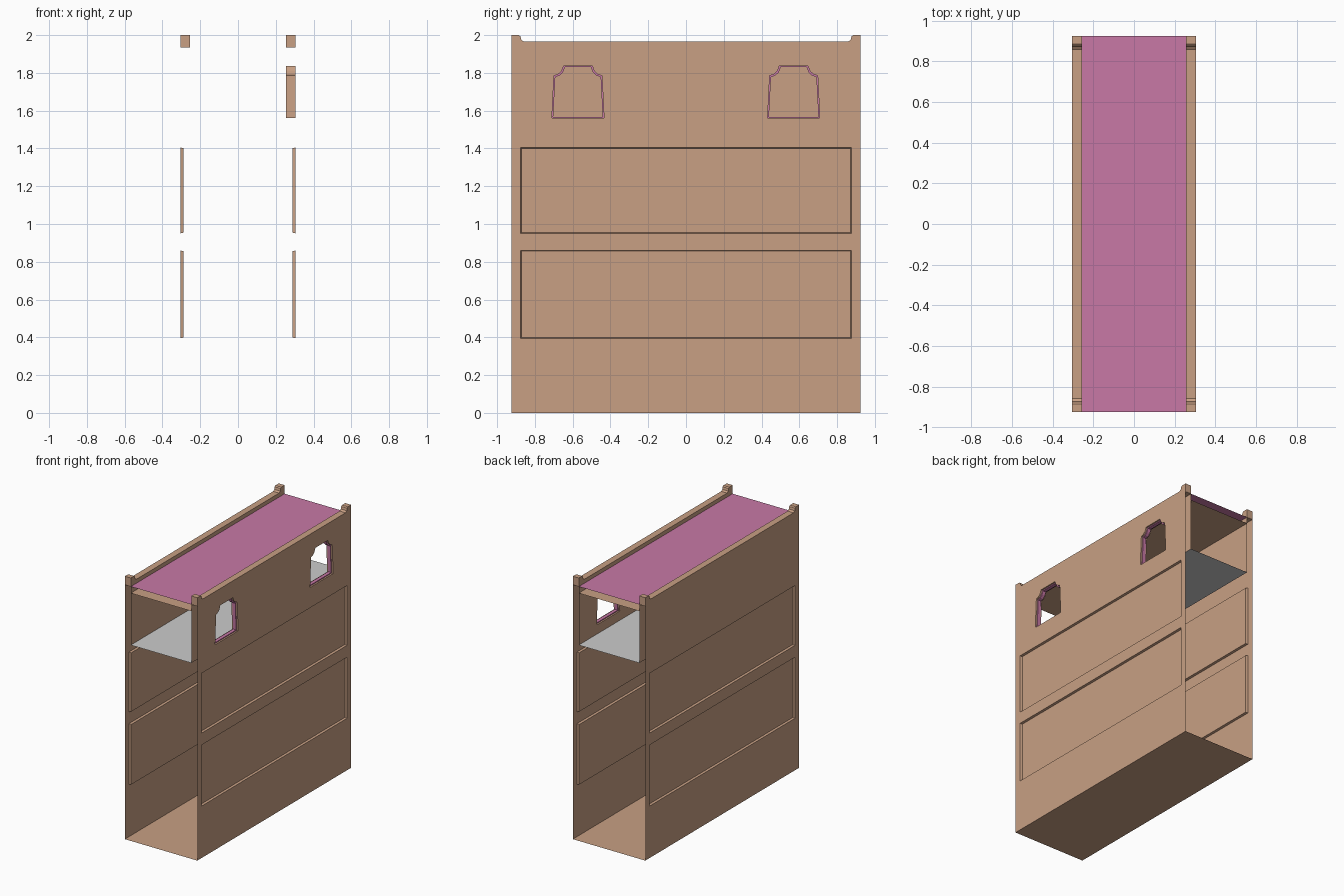
import bpy, bmesh

if "Cube" in bpy.data.objects:
    bpy.data.objects.remove(bpy.data.objects["Cube"])

HX, IX, HY = 0.305, 0.255, 0.925          # outer half width, inner half width, half length
SHELF_Z, CEIL_Z, ROOF_Z, RAIL_Z = 1.49, 1.885, 1.935, 1.965


def material(name, rgb):
    m = bpy.data.materials.new(name)
    m.diffuse_color = (*rgb, 1)
    m.use_nodes = True
    m.node_tree.nodes["Principled BSDF"].inputs["Base Color"].default_value = m.diffuse_color
    return m


TAN = material("tan", (0.58, 0.35, 0.23))
PINK = material("pink", (0.58, 0.19, 0.38))


def finish(name, bm, mat=None):
    mesh = bpy.data.meshes.new(name)
    bm.to_mesh(mesh)
    bm.free()
    if mat:
        mesh.materials.append(mat)
    obj = bpy.data.objects.new(name, mesh)
    bpy.context.collection.objects.link(obj)
    return obj


def loop(bm, pts, x):
    """Verts of a (y, z) outline at a given x."""
    return [bm.verts.new((x, y, z)) for y, z in pts]


def bridge(bm, a, b):
    n = len(a)
    for i in range(n):
        j = (i + 1) % n
        bm.faces.new((a[i], a[j], b[j], b[i]))


def fill(bm, loops, normal):
    """Flat face with holes: first loop is the outline, others are holes."""
    edges = []
    for vs in loops:
        for i, v in enumerate(vs):
            w = vs[(i + 1) % len(vs)]
            edges.append(bm.edges.get((v, w)) or bm.edges.new((v, w)))
    bmesh.ops.triangle_fill(bm, edges=edges, use_beauty=True, use_dissolve=False, normal=normal)


def rect(y, z0, z1):
    return [(-y, z0), (y, z0), (y, z1), (-y, z1)]


def window(cy, inset=0.0):
    """Tapered opening with scooped shoulders."""
    half = [(0.138, 1.56), (0.127, 1.785), (0.104, 1.793), (0.086, 1.81), (0.076, 1.837)]
    k, zc = inset, 1.70
    half = [(y - k, z + (k if z < zc else -k)) for y, z in half]
    return [(cy + y, z) for y, z in half] + [(cy - y, z) for y, z in reversed(half)]


def plane(name, x, z, mat=None):
    bm = bmesh.new()
    bm.faces.new([bm.verts.new(p) for p in ((-x, -HY, z), (x, -HY, z), (x, HY, z), (-x, HY, z))])
    finish(name, bm, mat)


# top rail outline with raised, scooped ears at both ends
EAR = [(HY, 2.0), (0.885, 2.0), (0.876, 1.993), (0.872, 1.975), (0.858, RAIL_Z)]
RAIL_TOP = EAR + [(-y, z) for y, z in reversed(EAR)]
WINDOWS = (-0.572, 0.57)
RECESSES = ((0.395, 0.86), (0.95, 1.405))


def side_wall(name, s, centres):
    bm = bmesh.new()
    out = (s, 0, 0)
    # outer skin with sunken panels and window openings
    loops = [loop(bm, RAIL_TOP + [(-HY, 0), (HY, 0)], s * HX)]
    for z0, z1 in RECESSES:
        a = loop(bm, rect(0.875, z0, z1), s * HX)
        b = loop(bm, rect(0.871, z0 + 0.004, z1 - 0.004), s * 0.289)
        bridge(bm, a, b)
        bm.faces.new(b)
        loops.append(a)
    holes = [loop(bm, window(c), s * HX) for c in centres]
    fill(bm, loops + holes, out)
    # inner skin of the upper compartment, joined by the window reveals
    inner = [loop(bm, window(c), s * IX) for c in centres]
    for a, b in zip(holes, inner):
        bridge(bm, a, b)
    fill(bm, [loop(bm, rect(HY, SHELF_Z, ROOF_Z), s * IX)] + inner, out)
    # rail along the top: inner side, top, ends and underside
    pts = RAIL_TOP + [(-HY, ROOF_Z), (HY, ROOF_Z)]
    a, b = loop(bm, pts, s * HX), loop(bm, pts, s * IX)
    bridge(bm, a, b)
    fill(bm, [b], out)
    bmesh.ops.remove_doubles(bm, verts=bm.verts, dist=0.0001)
    bmesh.ops.recalc_face_normals(bm, faces=bm.faces)
    finish(name, bm, TAN)


side_wall("right_wall", 1, WINDOWS)
side_wall("left_wall", -1, ())

# pink frame lining each window opening
for i, c in enumerate(WINDOWS):
    bm = bmesh.new()
    rings = [loop(bm, window(c, k), x) for x, k in
             ((0.267, 0), (0.267, 0.007), (0.293, 0.007), (0.293, 0))]
    for a, b in zip(rings, rings[1:]):
        bridge(bm, a, b)
    bmesh.ops.recalc_face_normals(bm, faces=bm.faces)
    finish(f"window_frame_{i + 1}", bm, PINK)

# horizontal sheets
plane("floor", HX, 0, TAN)
plane("shelf", IX, SHELF_Z)
plane("ceiling", IX, CEIL_Z, TAN)
plane("roof", IX, ROOF_Z, PINK)
